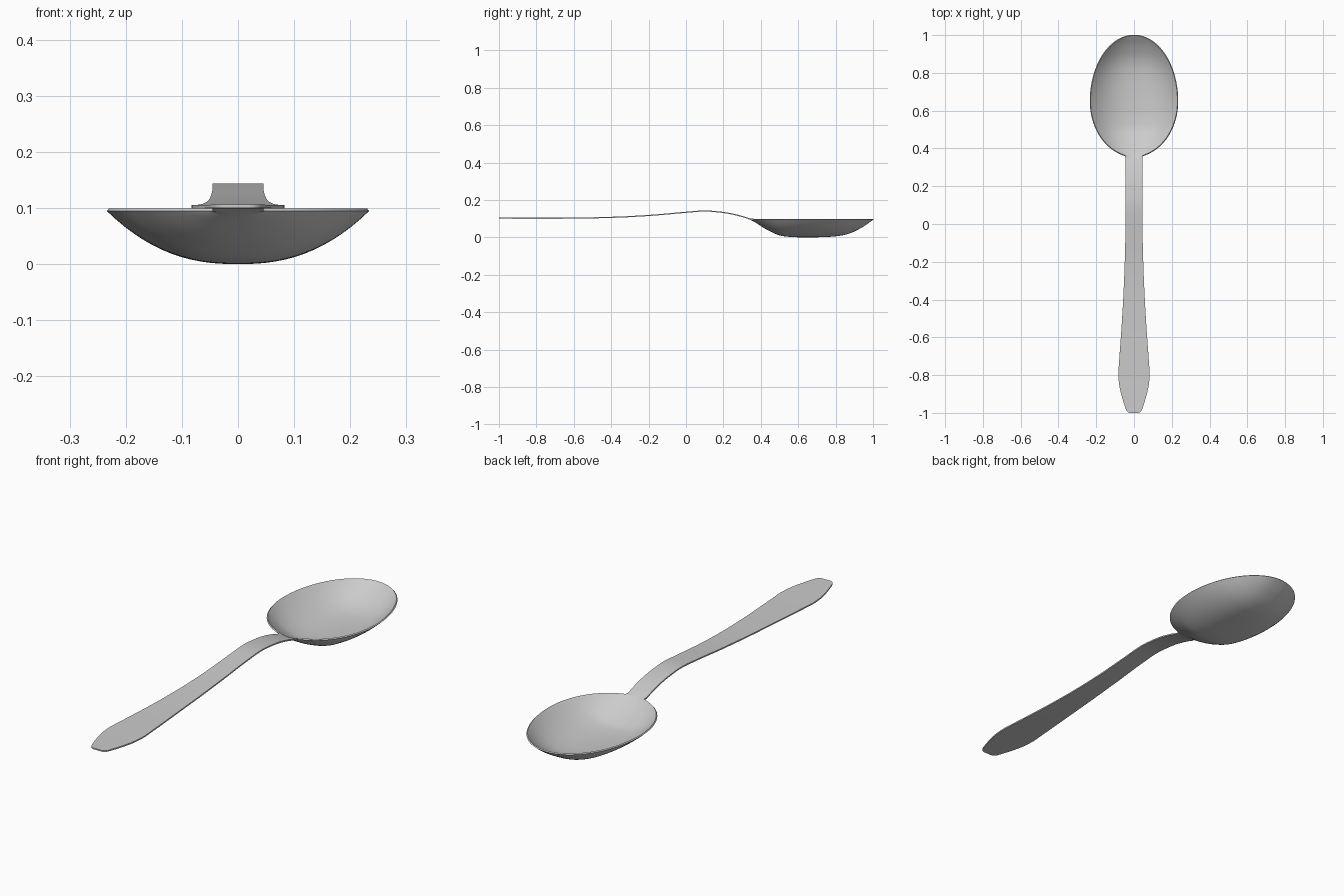
import bpy, bmesh, math

if "Cube" in bpy.data.objects:
    bpy.data.objects.remove(bpy.data.objects["Cube"])

# Centre line height along y, and handle half width along y
CENTRE = [(-1, .103), (-.8, .102), (-.6, .103), (-.4, .107), (-.2, .117), (0, .134),
          (.1, .141), (.2, .133), (.3, .112), (.35, .094), (.446, .037), (.516, .010),
          (.6, .0035), (.66, .003), (.74, .0045), (.82, .011), (.874, .024), (.94, .056), (1, .097)]
HANDLE = [(-1, .022), (-.996, .032), (-.985, .041), (-.96, .050), (-.9, .068), (-.84, .080),
          (-.79, .083), (-.73, .079), (-.45, .060), (-.2, .049), (0, .045),
          (.38, .045), (.6, 0), (1, 0)]
RIM_Z = .097
ACROSS = 28


def smooth(points, y):
    """Monotone cubic interpolation through the points."""
    n = len(points)
    d = [(points[i + 1][1] - points[i][1]) / (points[i + 1][0] - points[i][0]) for i in range(n - 1)]

    def slope(i):
        if i == 0 or i == n - 1:
            return d[min(i, n - 2)]
        a, b = d[i - 1], d[i]
        return 2 * a * b / (a + b) if a * b > 0 else 0

    i = max(k for k in range(n - 1) if k == 0 or points[k][0] <= y)
    (y0, v0), (y1, v1) = points[i], points[i + 1]
    h = y1 - y0
    t = (y - y0) / h
    return (v0 * (1 + 2 * t) * (1 - t) ** 2 + h * slope(i) * t * (1 - t) ** 2
            + v1 * t * t * (3 - 2 * t) + h * slope(i + 1) * t * t * (t - 1))


def half_width(y):
    """Handle width blended into the egg-shaped bowl."""
    mid = .65
    s = (y - mid) / (.35 if y > mid else .292)
    egg = .232 * math.sqrt(max(0, 1 - s * s))
    return (smooth(HANDLE, y) ** 4 + egg ** 4) ** .25


# Stations: dense at the handle tip, the neck and the bowl tip
stations = [-1, -.998, -.996, -.99, -.985, -.97]
stations += [-.96 + 1.28 * i / 44 for i in range(45)]
stations += [.335, .345, .352]
stations += [.679 - .321 * math.cos(math.pi * i / 56) for i in range(57)]

# Loft: flat across the handle, dished across the bowl
bm = bmesh.new()
rows = []
for y in stations:
    zc = smooth(CENTRE, y)
    edge = max(zc, RIM_Z)
    w = half_width(y)
    row = []
    for j in range(ACROSS + 1):
        u = 2 * j / ACROSS - 1
        row.append(bm.verts.new((u * w, y, zc + (edge - zc) * abs(u) ** 2.4)))
    rows.append(row)
for a, b in zip(rows, rows[1:]):
    for j in range(ACROSS):
        bm.faces.new((a[j], a[j + 1], b[j + 1], b[j]))
bmesh.ops.remove_doubles(bm, verts=bm.verts, dist=1e-5)
mesh = bpy.data.meshes.new("spoon")
bm.to_mesh(mesh)
bm.free()

spoon = bpy.data.objects.new("spoon", mesh)
bpy.context.collection.objects.link(spoon)
bpy.context.view_layer.objects.active = spoon
spoon.select_set(True)

# Sheet thickness
solid = spoon.modifiers.new("thickness", 'SOLIDIFY')
solid.thickness = .006
solid.offset = 0
bpy.ops.object.modifier_apply(modifier=solid.name)
bpy.ops.object.shade_smooth_by_angle(angle=math.radians(40))
